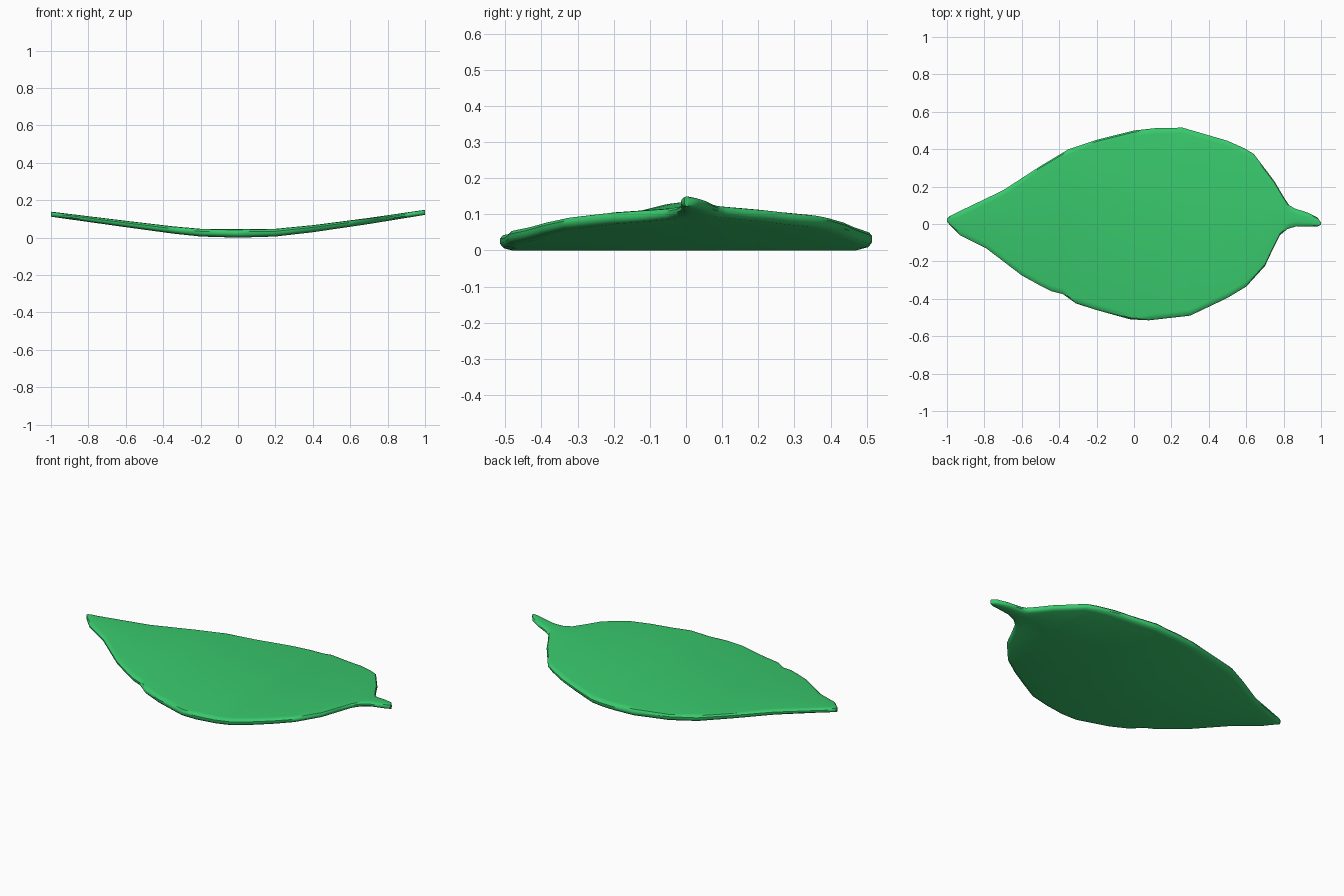
import bpy, bmesh

if "Cube" in bpy.data.objects:
    bpy.data.objects.remove(bpy.data.objects["Cube"])

# Outline of the leaf: (x, y) along the +y and -y edges, tip to stem
UPPER = [(-1, .028), (-.985, .042), (-.95, .06), (-.7, .18), (-.5, .31), (-.35, .40),
         (-.2, .45), (0, .50), (.12, .513), (.26, .515), (.5, .445), (.59, .405),
         (.64, .375), (.75, .23), (.8, .145), (.83, .10), (.86, .083), (.93, .06),
         (.98, .035), (1, .008)]
LOWER = [(-1, .012), (-.98, -.01), (-.93, -.06), (-.88, -.085), (-.79, -.13), (-.6, -.275),
         (-.5, -.33), (-.44, -.36), (-.38, -.375), (-.31, -.425), (-.2, -.46), (-.02, -.51),
         (.08, -.515), (.3, -.49), (.5, -.395), (.6, -.335), (.7, -.225), (.74, -.14),
         (.78, -.06), (.82, -.027), (.87, -.012), (.98, -.014), (1, -.004)]
# Underside height along the length (the leaf is cupped)
SAG = [(-1, .112), (-.6, .056), (-.35, .022), (-.2, .006), (0, 0), (.2, .006),
       (.4, .029), (.7, .073), (1, .122)]


def lerp(table, x):
    for (x0, y0), (x1, y1) in zip(table, table[1:]):
        if x <= x1:
            return y0 + (y1 - y0) * (x - x0) / (x1 - x0)
    return table[-1][1]


def thickness(x):
    return .045 - .018 * abs(x)


# Stations: every outline and sag breakpoint
xs = sorted({round(p[0], 3) for t in (UPPER, LOWER, SAG) for p in t})

bm = bmesh.new()
rings = []
for x in xs:
    lo, hi = lerp(LOWER, x), lerp(UPPER, x)
    t, z = thickness(x), lerp(SAG, x)
    w = hi - lo
    e = min(.03, w * .3)
    # rounded slab cross-section: inset from edge, height fraction
    side = [(e, 0), (e * .3, .12), (0, .38), (0, .68), (e * .3, .92), (e, 1)]
    pts = [(lo + a, h) for a, h in side]
    pts += [(lo + w * .5, 1)]
    pts += [(hi - a, h) for a, h in reversed(side)]
    pts += [(lo + w * .5, 0)]
    rings.append([bm.verts.new((x, y, z + h * t)) for y, h in pts])

# Skin between stations and close both ends
for a, b in zip(rings, rings[1:]):
    n = len(a)
    for i in range(n):
        j = (i + 1) % n
        bm.faces.new((a[i], a[j], b[j], b[i]))
bm.faces.new(rings[0])
bm.faces.new(rings[-1])
bmesh.ops.recalc_face_normals(bm, faces=bm.faces)

mesh = bpy.data.meshes.new("leaf")
bm.to_mesh(mesh)
bm.free()
leaf = bpy.data.objects.new("leaf", mesh)
bpy.context.collection.objects.link(leaf)

# Leaf green
mat = bpy.data.materials.new("leaf_green")
mat.diffuse_color = (.04, .58, .15, 1)
mat.use_nodes = True
mat.node_tree.nodes["Principled BSDF"].inputs["Base Color"].default_value = mat.diffuse_color
mesh.materials.append(mat)

bpy.context.view_layer.objects.active = leaf
leaf.select_set(True)
bpy.ops.object.shade_smooth_by_angle(angle=0.7)
